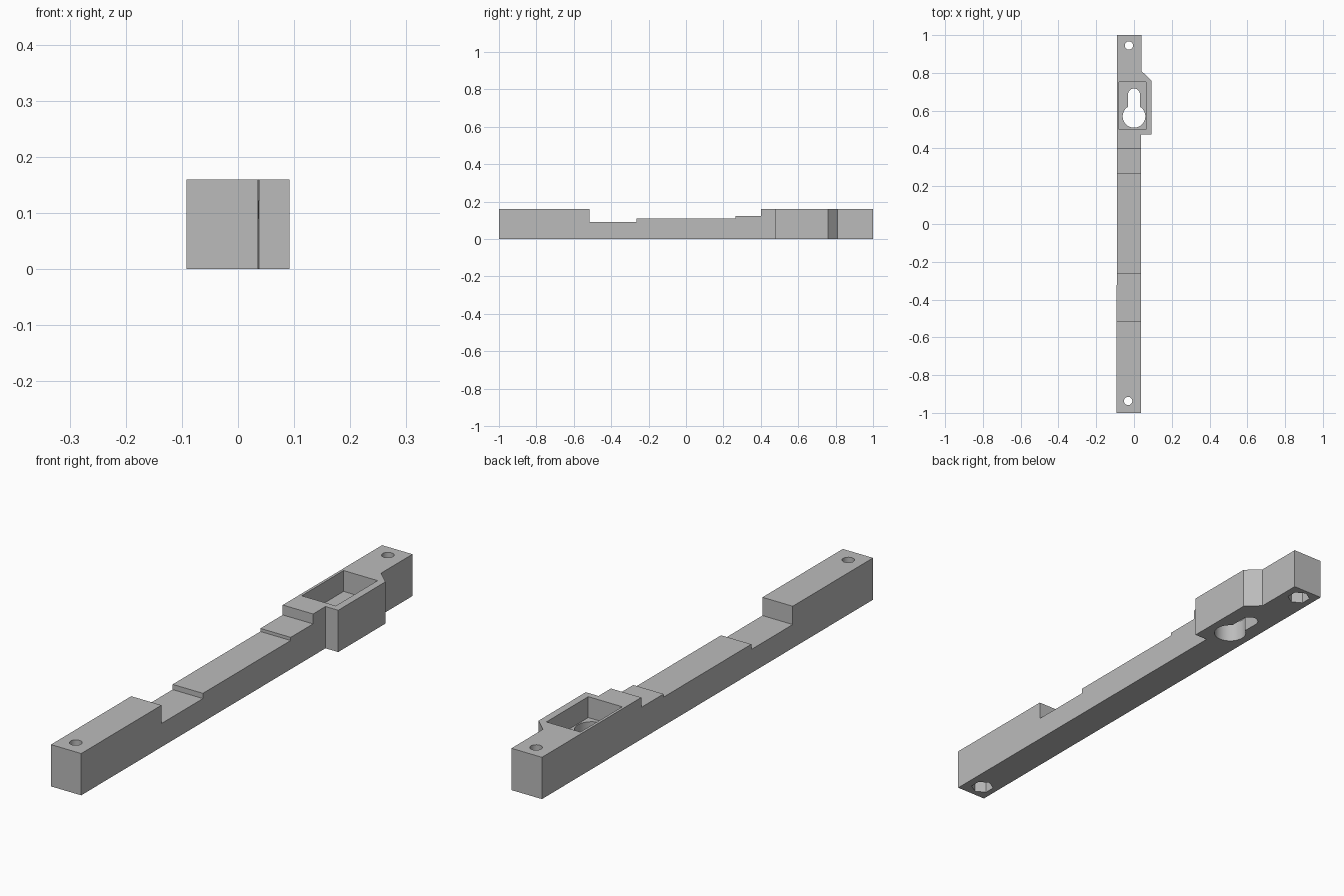
import bpy, bmesh, math

if "Cube" in bpy.data.objects:
    bpy.data.objects.remove(bpy.data.objects["Cube"], do_unlink=True)

HEIGHT = 0.16

grey = bpy.data.materials.new("plain_grey")
grey.use_nodes = True
colour = (0.5, 0.5, 0.5, 1)
grey.diffuse_color = colour
grey.node_tree.nodes["Principled BSDF"].inputs["Base Color"].default_value = colour


def prism(name, points, low, high, axis="z"):
    """Extrude an outline: (x, y) along z, or (y, z) along x."""
    bm = bmesh.new()
    place = (lambda p: (p[0], p[1], low)) if axis == "z" else (lambda p: (low, p[0], p[1]))
    face = bm.faces.new([bm.verts.new(place(p)) for p in points])
    grown = bmesh.ops.extrude_face_region(bm, geom=[face])["geom"]
    shift = (0, 0, high - low) if axis == "z" else (high - low, 0, 0)
    bmesh.ops.translate(bm, vec=shift,
                        verts=[v for v in grown if isinstance(v, bmesh.types.BMVert)])
    bmesh.ops.recalc_face_normals(bm, faces=bm.faces)
    mesh = bpy.data.meshes.new(name)
    bm.to_mesh(mesh)
    bm.free()
    mesh.materials.append(grey)
    obj = bpy.data.objects.new(name, mesh)
    bpy.context.collection.objects.link(obj)
    return obj


def arc(cx, cy, r, start, end, n):
    angles = [math.radians(start + (end - start) * i / n) for i in range(n + 1)]
    return [(cx + r * math.cos(a), cy + r * math.sin(a)) for a in angles]


def circle(cx, cy, r, n, start=0):
    return arc(cx, cy, r, start, start + 360, n)[:-1]


def cut(target, cutter):
    cutter.hide_render = True
    mod = target.modifiers.new("cut", "BOOLEAN")
    mod.operation, mod.solver, mod.object = "DIFFERENCE", "EXACT", cutter
    bpy.context.view_layer.objects.active = target
    bpy.ops.object.modifier_apply(modifier=mod.name)
    bpy.data.objects.remove(cutter, do_unlink=True)


# Bar with the chamfered side boss, very slightly skewed along its length
bar = prism("mounting_bar", [
    (-0.092, -1), (0.036, -1), (0.038, 0.475), (0.092, 0.475),
    (0.092, 0.76), (0.039, 0.81), (0.039, 1), (-0.09, 1)], 0, HEIGHT)

# Stepped recess along the top
cut(bar, prism("step_cutter", [
    (-0.515, 0.3), (-0.515, 0.09), (-0.265, 0.09), (-0.265, 0.11),
    (0.265, 0.11), (0.265, 0.122), (0.4, 0.122), (0.4, 0.3)], -0.3, 0.3, "x"))

# Rectangular pocket with a keyhole through its floor
cut(bar, prism("pocket_cutter", [
    (-0.08, 0.5), (0.064, 0.5), (0.064, 0.753), (-0.08, 0.753)], 0.08, 0.3))
neck = math.degrees(math.acos(0.032 / 0.06))
keyhole = arc(0, 0.57, 0.06, 180 - neck, 360 + neck, 28) + arc(0, 0.685, 0.032, 0, 180, 14)
cut(bar, prism("keyhole_cutter", keyhole, -0.1, 0.12))

# Screw holes with hexagonal nut recesses underneath
for x, y in ((-0.031, -0.937), (-0.027, 0.945)):
    cut(bar, prism("screw_cutter", circle(x, y, 0.022, 24), -0.1, 0.3))
    cut(bar, prism("nut_cutter", circle(x, y, 0.042, 6, 30), -0.1, 0.06))

# Smooth only the round walls
bpy.ops.object.select_all(action="DESELECT")
bar.select_set(True)
bpy.context.view_layer.objects.active = bar
bpy.ops.object.shade_smooth_by_angle(angle=math.radians(25))
